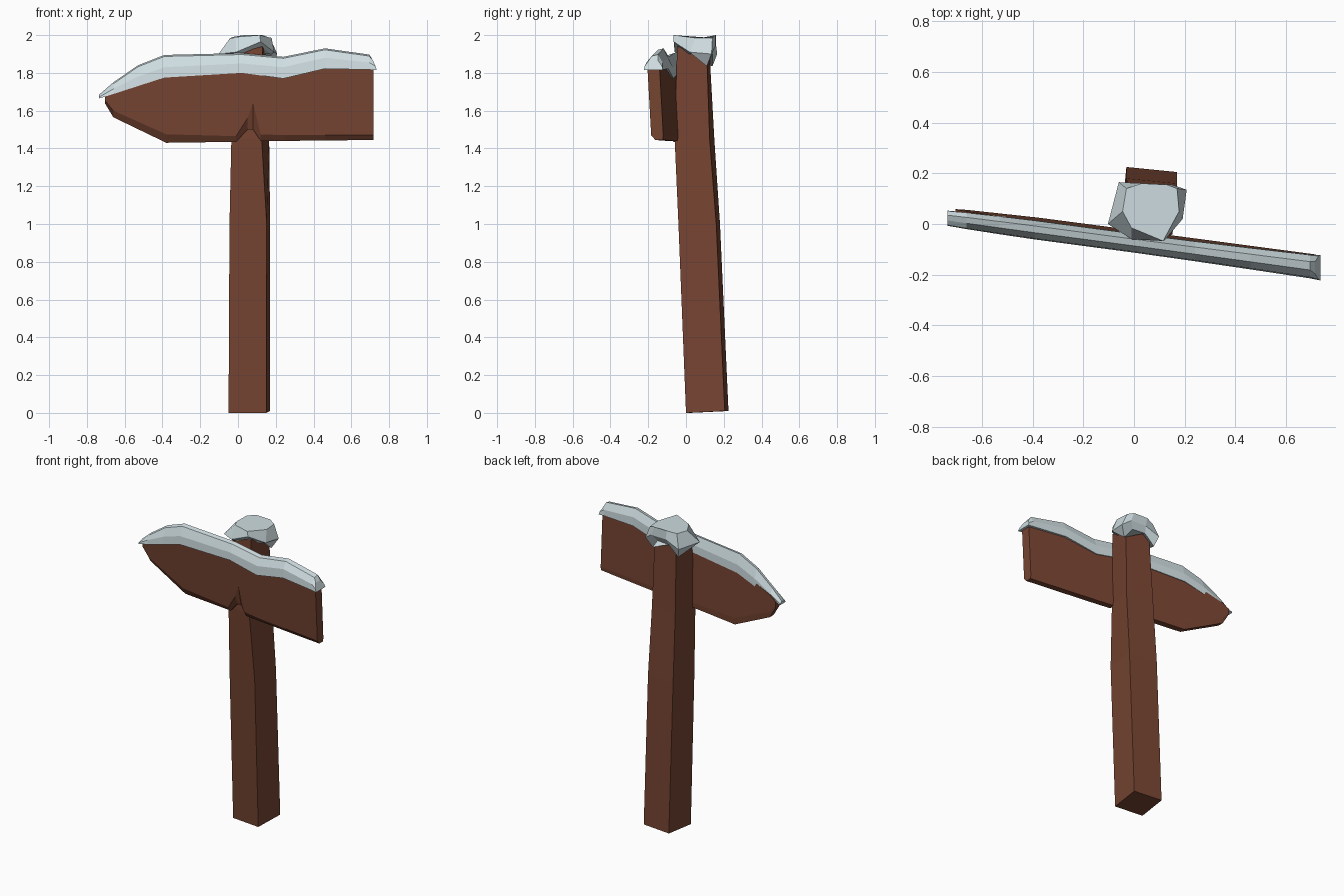
import bpy, bmesh


def material(name, rgb):
    m = bpy.data.materials.new(name)
    m.diffuse_color = (*rgb, 1)
    return m


WOOD = material("brown wood", (0.180, 0.058, 0.031))
SNOW = material("pale snow", (0.62, 0.72, 0.75))


def loft(name, rings, mat):
    """Closed flat-shaded skin through rings with equal point counts."""
    bm = bmesh.new()
    vs = [[bm.verts.new(p) for p in r] for r in rings]
    n = len(vs[0])
    for a, b in zip(vs, vs[1:]):
        for i in range(n):
            j = (i + 1) % n
            bm.faces.new((a[i], a[j], b[j], b[i]))
    bm.faces.new(vs[0][::-1])
    bm.faces.new(vs[-1])
    bmesh.ops.recalc_face_normals(bm, faces=bm.faces)
    me = bpy.data.meshes.new(name)
    bm.to_mesh(me)
    bm.free()
    me.materials.append(mat)
    ob = bpy.data.objects.new(name, me)
    bpy.context.collection.objects.link(ob)
    return ob


def plank_y(x, z):
    """Centre plane of the turned, slightly tilted sign board."""
    return -0.075 - 0.133 * x + 0.055 * (1.8 - z)


# Leaning post, four-sided, narrowing to the top
post = [
    [(-0.05, 0.02, 0), (0.15, 0.0, 0), (0.17, 0.205, 0.01), (-0.03, 0.225, 0.01)],
    [(-0.045, -0.025, 1.0), (0.152, -0.04, 1.0), (0.17, 0.16, 1.0), (-0.03, 0.18, 1.0)],
    [(-0.035, -0.05, 1.45), (0.125, -0.06, 1.45), (0.165, 0.125, 1.45), (-0.025, 0.15, 1.45)],
    [(-0.02, -0.03, 1.90), (0.13, -0.047, 1.94), (0.155, 0.11, 1.90), (-0.015, 0.125, 1.90)],
]
loft("post", post, WOOD)

# Sign board: columns of x, bottom, top of the lower chamfer, top
columns = [
    (-0.705, 1.64, 1.655, 1.68), (-0.66, 1.565, 1.60, 1.71),
    (-0.38, 1.43, 1.475, 1.81), (-0.01, 1.435, 1.465, 1.84),
    (0.05, 1.50, 1.56, 1.84), (0.08, 1.50, 1.64, 1.84),
    (0.12, 1.44, 1.475, 1.83), (0.25, 1.44, 1.47, 1.81),
    (0.46, 1.442, 1.47, 1.86), (0.718, 1.445, 1.47, 1.84),
]
board = []
for x, zb, zc, zt in columns:
    h = 0.032
    board.append([
        (x, plank_y(x, zb) - 0.012, zb), (x, plank_y(x, zc) - h, zc),
        (x, plank_y(x, zt) - h, zt), (x, plank_y(x, zt) + h, zt),
        (x, plank_y(x, zc) + h, zc), (x, plank_y(x, zb) + h - 0.004, zb)])
loft("sign_board", board, WOOD)

# Snow strip on the board: x, underside, shoulder, crest, half width
drift = [
    (-0.735, 1.665, 1.672, 1.685, 0.030), (-0.66, 1.688, 1.715, 1.75, 0.033),
    (-0.53, 1.73, 1.78, 1.84, 0.036), (-0.39, 1.775, 1.83, 1.895, 0.038),
    (0.02, 1.80, 1.85, 1.905, 0.038), (0.24, 1.77, 1.83, 1.885, 0.040),
    (0.46, 1.822, 1.88, 1.93, 0.043), (0.695, 1.817, 1.855, 1.897, 0.047),
    (0.735, 1.815, 1.817, 1.82, 0.050),
]
strip = []
for x, zb, zm, zt, w in drift:
    y = plank_y(x, 1.8)
    strip.append([
        (x, y - w, zb), (x, y - w * 0.9, zm), (x, y - w * 0.3, zt - 0.008),
        (x, y + w * 0.4, zt), (x, y + w * 0.95, zm), (x, y + w, zb)])
# lean the right end of the snow inward at the top
strip[-1] = [(0.735, y - 0.05, 1.815), (0.728, y - 0.046, 1.835),
             (0.715, y - 0.025, 1.865), (0.715, y + 0.025, 1.865),
             (0.728, y + 0.046, 1.835), (0.735, y + 0.05, 1.815)]
loft("board_snow", strip, SNOW)

# Lumpy snow cap on the post: rim, widest ring, flat top
cap = [
    [(0.0, -0.045, 1.90), (0.12, -0.04, 1.94), (0.175, 0.03, 1.90), (0.17, 0.11, 1.835),
     (0.12, 0.13, 1.90), (0.03, 0.14, 1.90), (-0.04, 0.14, 1.835), (-0.07, 0.0, 1.89)],
    [(-0.01, -0.06, 1.91), (0.12, -0.065, 1.965), (0.192, 0.02, 1.91), (0.208, 0.135, 1.90),
     (0.15, 0.155, 1.94), (0.04, 0.16, 1.94), (-0.06, 0.165, 1.90), (-0.103, 0.0, 1.90)],
    [(-0.01, -0.015, 1.99), (0.115, -0.067, 2.0), (0.178, 0.05, 1.985), (0.17, 0.14, 1.985),
     (0.13, 0.155, 2.0), (0.03, 0.16, 2.0), (-0.03, 0.14, 1.99), (-0.045, 0.05, 1.98)],
]
loft("post_snow", cap, SNOW)
